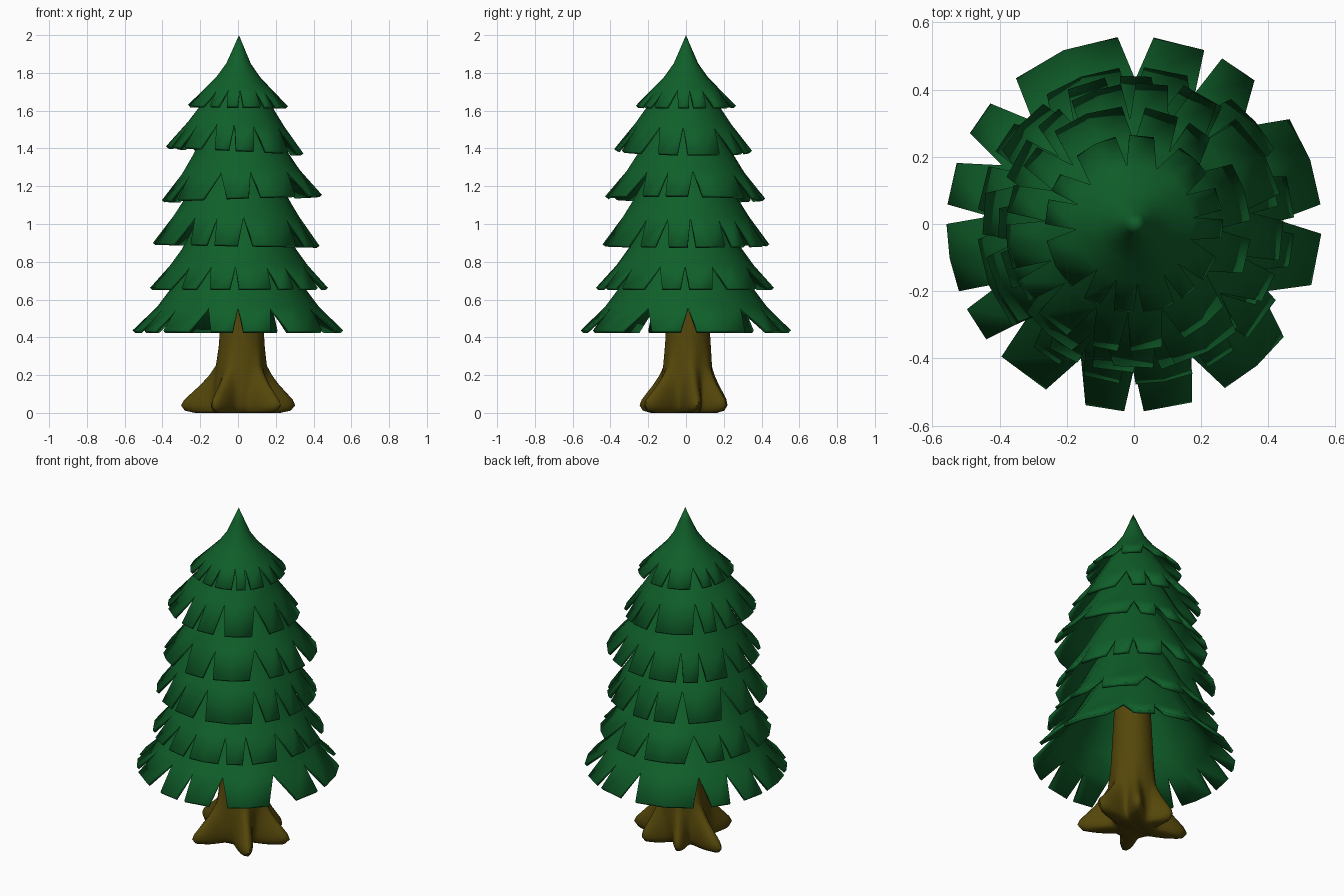
import bpy, bmesh
from math import sin, cos, pi, radians, exp, ceil

if "Cube" in bpy.data.objects:
    bpy.data.objects.remove(bpy.data.objects["Cube"])


def material(name, rgb):
    m = bpy.data.materials.new(name)
    m.diffuse_color = (*rgb, 1)
    m.use_nodes = True
    m.node_tree.nodes["Principled BSDF"].inputs["Base Color"].default_value = m.diffuse_color
    return m


green = material("needle_green", (0.005, 0.115, 0.023))
brown = material("bark_brown", (0.09, 0.062, 0.003))


def finish(bm, name, mat, angle):
    me = bpy.data.meshes.new(name)
    bm.to_mesh(me)
    bm.free()
    ob = bpy.data.objects.new(name, me)
    bpy.context.collection.objects.link(ob)
    me.materials.append(mat)
    bpy.ops.object.select_all(action='DESELECT')
    ob.select_set(True)
    bpy.context.view_layer.objects.active = ob
    bpy.ops.object.shade_smooth_by_angle(angle=radians(angle))
    return ob


# Ragged hem: start and end angle of every flat-ended tooth
TEETH = [(6, 34), (50, 62), (68, 84), (95, 129), (140, 151), (161, 174),
         (180, 201), (207, 218), (225, 242), (255, 267), (273, 288),
         (299, 323), (341, 357)]


def tier(name, cx, cy, profile, spin, tilt_x=0, tilt_y=0):
    """Flared cone; the first profile band is split into teeth by V notches."""
    bm = bmesh.new()
    z0 = profile[0][1]
    n = len(TEETH)
    for i, (a0, a1) in enumerate(TEETH):
        before = TEETH[i - 1][1] - (360 if i == 0 else 0)
        after = TEETH[(i + 1) % n][0] + (360 if i == n - 1 else 0)
        g0, g1 = (before + a0) / 2, (a1 + after) / 2
        segs = ceil((a1 - a0) / 18)
        rows = []
        for k, (r, z) in enumerate(profile):
            lo, hi = (a0, a1) if k == 0 else (g0, g1)
            angs = [radians(lo + (hi - lo) * s / segs + spin) for s in range(segs + 1)]
            rows.append([bm.verts.new((r * cos(a), r * sin(a), z - z0)) for a in angs])
        for low, high in zip(rows, rows[1:]):
            for s in range(segs):
                bm.faces.new((low[s], low[s + 1], high[s + 1], high[s]))
    bmesh.ops.remove_doubles(bm, verts=bm.verts, dist=0.0005)
    ob = finish(bm, name, green, 40)
    ob.location = (cx, cy, z0)
    ob.rotation_euler = (radians(tilt_x), radians(tilt_y), 0)
    mod = ob.modifiers.new("thickness", 'SOLIDIFY')
    mod.thickness = 0.018
    mod.offset = -1
    return ob


# Branch tiers, bottom to top
tier("branch_tier_1", 0, 0, [(.558, .437), (.43, .56), (.355, .66), (.25, .84), (.12, 1.0), (0, 1.1)], 0)
tier("branch_tier_2", 0.005, -0.005, [(.472, .662), (.365, .78), (.30, .87), (.21, 1.04), (.1, 1.2), (0, 1.3)], 90)
tier("branch_tier_3", -0.01, 0, [(.442, .892), (.335, 1.04), (.285, 1.12), (.2, 1.27), (.1, 1.42), (0, 1.5)], 187, 0, 1)
tier("branch_tier_4", 0.02, -0.005, [(.425, 1.14), (.315, 1.275), (.255, 1.37), (.18, 1.5), (.09, 1.62), (0, 1.7)], 278, -.7, -2)
tier("branch_tier_5", -0.017, -0.015, [(.365, 1.392), (.255, 1.53), (.2, 1.61), (.13, 1.72), (.05, 1.81), (0, 1.85)], 358, -.8, 3)
tier("branch_tier_6", 0, 0, [(.265, 1.627), (.175, 1.718), (.115, 1.78), (.065, 1.85), (.03, 1.93), (0, 2.0)], 96, 0, .8)

# Trunk with spreading roots: (direction, reach)
ROOTS = [(11, .32), (55, .27), (114, .25), (163, .33), (241, .295), (315, .325)]
# (height, trunk radius, share of root reach)
LEVELS = [(0.0, .10, .72), (.012, .118, .93), (.04, .128, 1.0), (.07, .134, .88),
          (.11, .137, .64), (.15, .136, .42), (.2, .134, .2), (.25, .129, .05),
          (.36, .121, 0), (.46, .115, 0), (.6, .108, 0), (.75, .1, 0)]
bm = bmesh.new()
N = 90
rings = []
for z, base, share in LEVELS:
    ring = []
    lean = 0.02 * min(1, z / 0.3)
    for i in range(N):
        a = 2 * pi * i / N
        r = base
        for d, reach in ROOTS:
            off = (a - radians(d) + pi) % (2 * pi) - pi
            r += (reach - .14) * share * exp(-(off / radians(13)) ** 2)
        ring.append(bm.verts.new((lean + r * cos(a), lean * .5 + r * sin(a), z)))
    rings.append(ring)
for low, high in zip(rings, rings[1:]):
    for i in range(N):
        j = (i + 1) % N
        bm.faces.new((low[i], low[j], high[j], high[i]))
bm.faces.new(rings[-1])
bm.faces.new(rings[0][::-1])
finish(bm, "trunk_with_roots", brown, 60)
